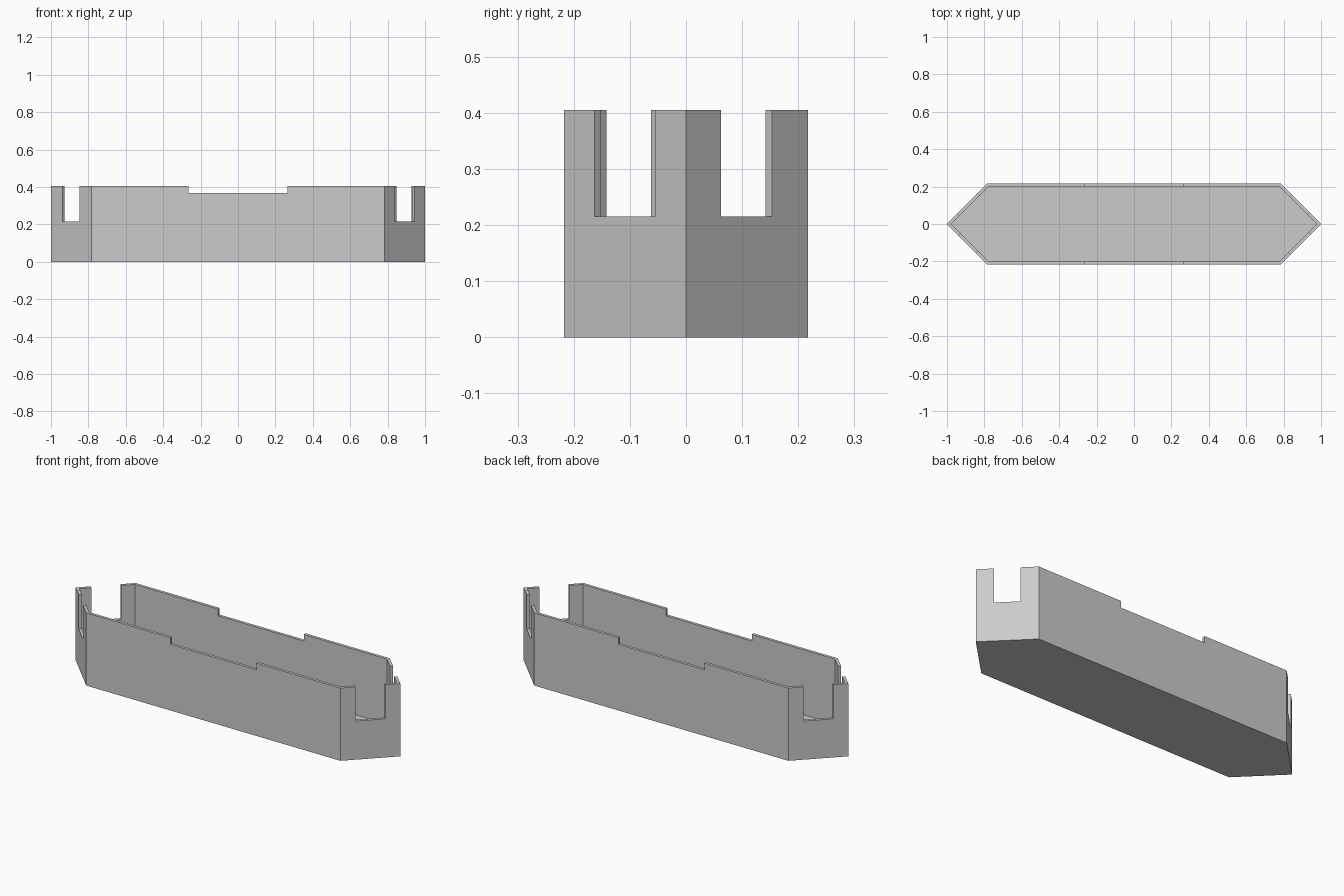
import bpy
import bmesh
import math

cube = bpy.data.objects.get("Cube")
if cube:
    bpy.data.objects.remove(cube, do_unlink=True)

HALF_W = 0.217          # half width, also the length of each pointed end
HEIGHT = 0.405
WALL = 0.016
FLOOR = 0.043
SHOULDER = 1 - HALF_W

grey = bpy.data.materials.new("plain_grey")
grey.use_nodes = True
grey.diffuse_color = (0.6, 0.6, 0.6, 1)
grey.node_tree.nodes["Principled BSDF"].inputs["Base Color"].default_value = (0.6, 0.6, 0.6, 1)


def make_tray():
    """Hollow tray with a stretched hexagon outline."""
    bm = bmesh.new()
    outline = [(-1, 0), (-SHOULDER, -HALF_W), (SHOULDER, -HALF_W),
               (1, 0), (SHOULDER, HALF_W), (-SHOULDER, HALF_W)]
    base = bm.faces.new([bm.verts.new((x, y, 0)) for x, y in outline])
    ext = bmesh.ops.extrude_face_region(bm, geom=[base], use_keep_orig=True)
    top = [g for g in ext["geom"] if isinstance(g, bmesh.types.BMFace)][0]
    bmesh.ops.translate(bm, verts=top.verts[:], vec=(0, 0, HEIGHT))
    bmesh.ops.recalc_face_normals(bm, faces=bm.faces[:])
    # Rim, then the inside sunk down to the floor
    bmesh.ops.inset_region(bm, faces=[top], thickness=WALL, use_even_offset=True)
    inner = bmesh.ops.extrude_discrete_faces(bm, faces=[top])["faces"][0]
    bmesh.ops.translate(bm, verts=inner.verts[:], vec=(0, 0, FLOOR - HEIGHT))
    bmesh.ops.recalc_face_normals(bm, faces=bm.faces[:])
    mesh = bpy.data.meshes.new("tray")
    bm.to_mesh(mesh)
    bm.free()
    mesh.materials.append(grey)
    obj = bpy.data.objects.new("tray", mesh)
    bpy.context.collection.objects.link(obj)
    return obj


def cut_notch(obj, x, y, bottom, length, depth, angle=0):
    """Cut a box-shaped notch down from the rim."""
    tall = 0.4
    bpy.ops.mesh.primitive_cube_add(size=1, location=(x, y, bottom + tall / 2),
                                    rotation=(0, 0, angle))
    cutter = bpy.context.object
    cutter.name = "notch_cutter"
    cutter.scale = (length, depth, tall)
    cutter.hide_render = True
    mod = obj.modifiers.new("notch", 'BOOLEAN')
    mod.operation = 'DIFFERENCE'
    mod.solver = 'EXACT'
    mod.object = cutter
    bpy.context.view_layer.objects.active = obj
    bpy.ops.object.modifier_apply(modifier=mod.name)
    bpy.data.objects.remove(cutter, do_unlink=True)


tray = make_tray()

# Shallow dip in the middle of both long walls
cut_notch(tray, 0, 0, 0.368, 0.53, 0.6)

# Deep notches in the four slanted end walls, wide and narrow on opposite corners
for sx in (1, -1):
    for sy in (1, -1):
        near, far = (0.062, 0.153) if sx == sy else (0.055, 0.163)
        mid = (near + far) / 2
        cut_notch(tray, sx * (1 - mid), sy * mid, 0.215,
                  (far - near) * math.sqrt(2), 0.08, -sx * sy * math.pi / 4)
